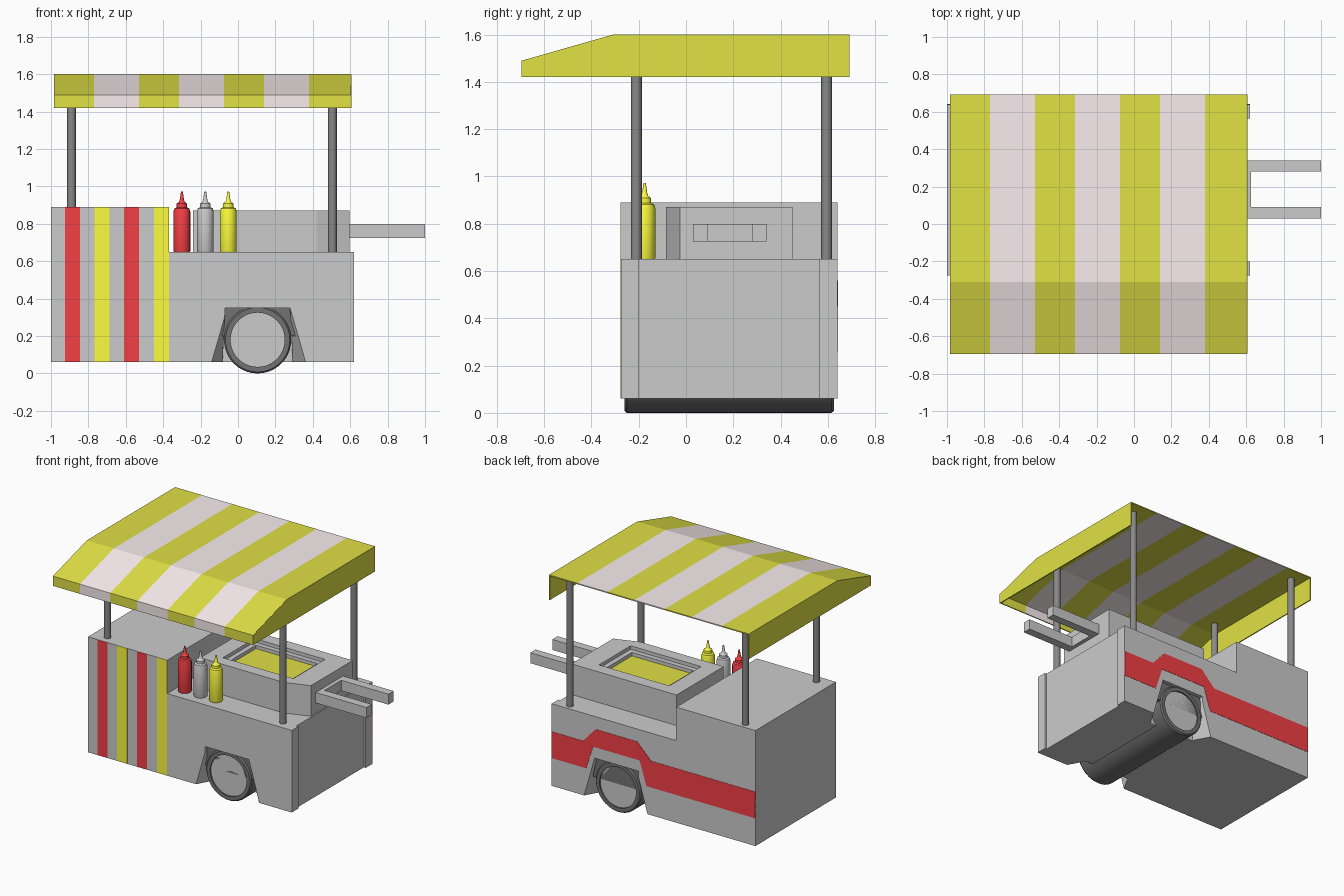
import bpy, bmesh, math

if "Cube" in bpy.data.objects:
    bpy.data.objects.remove(bpy.data.objects["Cube"])


def mat(name, r, g, b):
    m = bpy.data.materials.new(name)
    m.diffuse_color = (r, g, b, 1)
    m.use_nodes = True
    m.node_tree.nodes["Principled BSDF"].inputs["Base Color"].default_value = m.diffuse_color
    return m


RED = mat("red", .91, .05, .06)
YELLOW = mat("yellow", .98, .98, .05)
CANOPY = mat("canopy_yellow", .75, .75, .06)
PINK = mat("canopy_pink", .95, .85, .86)
RUBBER = mat("rubber", .17, .17, .17)
POLE = mat("pole_dark", .25, .25, .25)


def finish(name, bm, m=None):
    bmesh.ops.recalc_face_normals(bm, faces=bm.faces)
    me = bpy.data.meshes.new(name)
    bm.to_mesh(me)
    bm.free()
    ob = bpy.data.objects.new(name, me)
    bpy.context.collection.objects.link(ob)
    if m:
        me.materials.append(m)
    return ob


def loft(name, a, b, m=None):
    """Closed solid between two matching loops."""
    bm = bmesh.new()
    va, vb = [bm.verts.new(p) for p in a], [bm.verts.new(p) for p in b]
    n = len(va)
    bm.faces.new(va)
    bm.faces.new(vb[::-1])
    for i in range(n):
        j = (i + 1) % n
        bm.faces.new((va[i], vb[i], vb[j], va[j]))
    return finish(name, bm, m)


def prism(name, pts, axis, lo, hi, m=None):
    """Extrude a 2D profile along the given axis."""
    def put(p, d):
        p = list(p)
        p.insert(axis, d)
        return p
    return loft(name, [put(p, lo) for p in pts], [put(p, hi) for p in pts], m)


def box(name, x0, x1, y0, y1, z0, z1, m=None):
    return prism(name, [(x0, y0), (x1, y0), (x1, y1), (x0, y1)], 2, z0, z1, m)


def lathe(name, profile, loc, axis, m=None, sides=24, closed=False):
    """Revolve (radius, height) pairs around z or y."""
    bm = bmesh.new()
    rings = []
    for r, h in profile:
        ring = []
        for i in range(sides):
            t = 2 * math.pi * i / sides
            c, s = r * math.cos(t), r * math.sin(t)
            p = (c, s, h) if axis == 'z' else (c, h, s)
            ring.append(bm.verts.new([p[k] + loc[k] for k in range(3)]))
        rings.append(ring)
    pairs = list(zip(rings, rings[1:]))
    if closed:
        pairs.append((rings[-1], rings[0]))
    else:
        bm.faces.new(rings[0])
        bm.faces.new(rings[-1])
    for a, b in pairs:
        for i in range(sides):
            j = (i + 1) % sides
            bm.faces.new((a[i], a[j], b[j], b[i]))
    ob = finish(name, bm, m)
    bpy.ops.object.select_all(action='DESELECT')
    bpy.context.view_layer.objects.active = ob
    ob.select_set(True)
    bpy.ops.object.shade_smooth_by_angle(angle=math.radians(35))
    return ob


def cut(ob, *cutters):
    """Subtract the cutters, then remove them."""
    for c in cutters:
        mod = ob.modifiers.new("cut", 'BOOLEAN')
        mod.operation, mod.solver, mod.object = 'DIFFERENCE', 'EXACT', c
    dg = bpy.context.evaluated_depsgraph_get()
    me = bpy.data.meshes.new_from_object(ob.evaluated_get(dg))
    ob.modifiers.clear()
    ob.data = me
    for c in cutters:
        bpy.data.objects.remove(c)


# Cart body with tall left cabinet, wheel arches and recessed end panel
Y0, Y1 = -.275, .64
body = prism("cart_body", [(-1, .06), (.62, .06), (.62, .65), (-.37, .65),
                           (-.37, .89), (-1, .89)], 1, Y0, Y1)
WX = .105


def trapezoid(y, bottom, top, z0=.06, z1=.35):
    return [(WX - bottom, y, z0), (WX + bottom, y, z0), (WX + top, y, z1), (WX - top, y, z1)]


arches = []
for face, d in ((Y0, 1), (Y1, -1)):
    arches.append(loft("arch_cutter", trapezoid(face - d * .02, .269, .174, .02),
                       trapezoid(face + d * .12, .19, .172, .02)))
cut(body, *arches, box("end_cutter", .605, .7, -.2, .565, .0, .7))

# Wheel roller, hubs and dark arch lining
lathe("tyre", [(.145, -.24), (.145, -.26), (.172, -.26), (.18, -.25), (.18, .615),
               (.172, .625), (.145, .625), (.145, .605)], (WX, 0, .18), 'y', RUBBER, 40, True)
lathe("wheel_hub", [(.146, -.25), (.146, .615)], (WX, 0, .18), 'y', None, 40)
loft("arch_lining", trapezoid(-.25, .205, .173, .2, .348),
     trapezoid(.615, .205, .173, .2, .348), RUBBER)

# Painted stripes on the front of the cabinet
for i, x in enumerate((-.925, -.767, -.61, -.45)):
    box("front_stripe", x, x + .08, Y0 - .002, Y0 + .004, .061, .889, (RED, YELLOW)[i % 2])

# Red band along the back, stepping over the wheel arch
top = [(.62, .45), (.37, .45), (.27, .56), (-.06, .56), (-.17, .45), (-1, .45)]
low = [(.62, .26), (.345, .26), (.29, .43), (-.08, .43), (-.135, .26), (-1, .26)]
for a, b, c, d in zip(top, top[1:], low[1:], low):
    prism("back_band", [a, b, c, d], 1, Y1 - .004, Y1 + .002, RED)

# Grill box with stepped opening and food tray
grill = prism("grill_box", [(-.24, -.085), (.42, -.085), (.597, -.025), (.597, .45),
                            (-.24, .45)], 2, .645, .87)
cut(grill, box("rim_cutter", -.12, .44, 0, .36, .845, .95))
cut(grill, box("well_cutter", -.085, .405, .035, .325, .80, .95))
box("food_tray", -.086, .406, .034, .326, .79, .82, CANOPY)

# Push handles
box("handle_plate", .59, .625, .03, .34, .725, .8)
for y in (.03, .28):
    box("handle_bar", .6, 1, y, y + .06, .725, .8)

# Sauce bottles
bottle = [(.043, .65), (.045, .655), (.045, .865), (.04, .882), (.028, .888), (.028, .908),
          (.015, .918), (.011, .93), (.005, .972)]
for x, m, n in ((-.3, RED, "red"), (-.175, None, "grey"), (-.052, YELLOW, "yellow")):
    lathe(n + "_sauce_bottle", bottle, (x, -.175, 0), 'z', m, 20)

# Canopy posts
for x, z in ((-.89, .88), (.505, .64)):
    for y in (-.21, .595):
        lathe("canopy_post", [(.023, z), (.023, 1.592 if y > 0 else 1.595)], (x, y, 0),
              'z', POLE, 16)

# Striped canopy sheet with front valance, open at the back
sheet = [(-.695, 1.42), (-.695, 1.49), (-.31, 1.6), (.692, 1.6),
         (.692, 1.592), (-.309, 1.592), (-.687, 1.484), (-.687, 1.42)]
edges = (-.985, -.77, -.53, -.315, -.075, .14, .38, .605)
for i, (a, b) in enumerate(zip(edges, edges[1:])):
    prism("canopy_stripe", sheet, 0, a, b, (CANOPY, PINK)[i % 2])

# Canopy side valances
side = [(-.693, 1.42), (-.693, 1.488), (-.31, 1.598), (.692, 1.598), (.692, 1.42)]
for x in (-.985, .598):
    prism("canopy_side", side, 0, x, x + .008, CANOPY)
